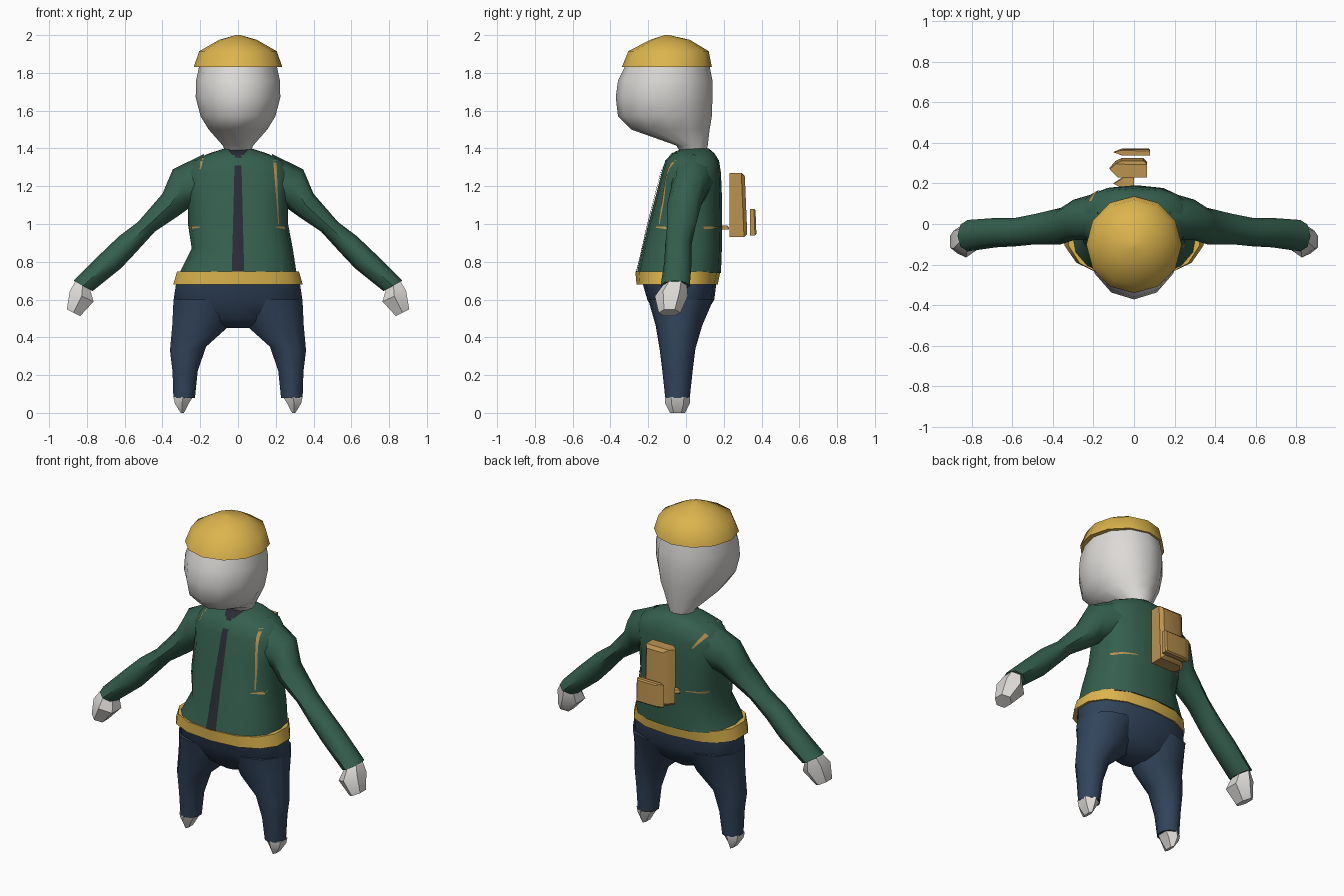
import bpy, bmesh, math
from mathutils import Vector
from mathutils.bvhtree import BVHTree

cube = bpy.data.objects.get("Cube")
if cube:
    bpy.data.objects.remove(cube, do_unlink=True)


def material(name, r, g, b):
    m = bpy.data.materials.new(name)
    m.use_nodes = True
    m.diffuse_color = (r, g, b, 1)
    m.node_tree.nodes["Principled BSDF"].inputs["Base Color"].default_value = (r, g, b, 1)
    return m


WHITE = material("pale_skin", 0.72, 0.70, 0.68)
GREEN = material("green_jacket", 0.035, 0.115, 0.077)
NAVY = material("navy_trousers", 0.032, 0.058, 0.105)
YELLOW = material("mustard_yellow", 0.72, 0.46, 0.075)
TAN = material("tan_leather", 0.50, 0.29, 0.08)
DARK = material("charcoal", 0.022, 0.026, 0.034)


def finish(name, bm, mat, angle=50):
    bmesh.ops.recalc_face_normals(bm, faces=bm.faces)
    me = bpy.data.meshes.new(name)
    bm.to_mesh(me)
    bm.free()
    me.materials.append(mat)
    ob = bpy.data.objects.new(name, me)
    bpy.context.collection.objects.link(ob)
    bpy.ops.object.select_all(action="DESELECT")
    ob.select_set(True)
    bpy.context.view_layer.objects.active = ob
    bpy.ops.object.shade_smooth_by_angle(angle=math.radians(angle))
    return ob


def power(v, p):
    return math.copysign(abs(v) ** p, v)


def loft(name, sections, mat, sides=12, box=1.0, side=1, caps=True, angle=50):
    """Each section runs from (ax, az) to (bx, bz) and spans y0 to y1."""
    bm = bmesh.new()
    rings = []
    for ax, az, bx, bz, y0, y1 in sections:
        ring = []
        for i in range(sides):
            t = 2 * math.pi * i / sides - math.pi / 2
            c, s = power(math.cos(t), box), power(math.sin(t), box)
            x = (ax + bx) / 2 + (bx - ax) / 2 * c
            z = (az + bz) / 2 + (bz - az) / 2 * c
            ring.append(bm.verts.new((side * x, (y0 + y1) / 2 + (y1 - y0) / 2 * s, z)))
        rings.append(ring)
    for lo, hi in zip(rings, rings[1:]):
        for i in range(sides):
            j = (i + 1) % sides
            bm.faces.new((lo[i], lo[j], hi[j], hi[i]))
    if caps:
        bm.faces.new(rings[0])
        bm.faces.new(rings[-1])
    return finish(name, bm, mat, angle)


def level(z, w, y0, y1, left=None):
    """Horizontal section of half width w."""
    return (-(left or w), z, w, z, y0, y1)


# Head and cap
loft("head", [level(1.36, .06, -.02, .10), level(1.415, .08, -.05, .115),
              level(1.50, .155, -.29, .125), level(1.57, .198, -.36, .137),
              level(1.67, .224, -.372, .14), level(1.76, .222, -.36, .14),
              level(1.86, .20, -.31, .12)], WHITE, sides=12)
loft("cap", [level(1.83, .235, -.34, .137), level(1.915, .205, -.305, .12),
             level(1.975, .10, -.19, .02), level(2.0, .012, -.115, -.09)],
     YELLOW, sides=12, angle=60)

# Jacket body
body = [loft("jacket", [
    level(.74, .31, -.26, .185), level(.87, .29, -.23, .19, .245),
    level(1.0, .265, -.20, .19), level(1.15, .265, -.16, .19),
    level(1.27, .28, -.13, .185), level(1.335, .24, -.11, .175),
    level(1.375, .15, -.07, .15), level(1.40, .07, -.01, .12)],
    GREEN, sides=16, box=.8)]

# Limbs on both sides
for side, label in ((1, "left"), (-1, "right")):
    body.append(loft(label + "_sleeve", [
        (.14, 1.10, .18, 1.37, -.08, .16), (.25, 1.09, .345, 1.29, -.08, .12),
        (.32, 1.04, .40, 1.16, -.10, .08), (.44, .96, .53, 1.01, -.10, .05),
        (.54, .85, .63, .935, -.11, .03), (.62, .765, .74, .83, -.115, .03),
        (.77, .645, .87, .70, -.135, .02)], GREEN, sides=8, side=side))
    loft(label + "_hand", [
        (.78, .66, .865, .70, -.12, .005), (.755, .585, .90, .65, -.165, .01),
        (.83, .51, .912, .55, -.145, -.03)], WHITE, sides=6, side=side, angle=40)
    loft(label + "_trouser_leg", [
        (0, .60, .35, .60, -.20, .145), (.05, .45, .355, .47, -.16, .085),
        (.165, .35, .365, .33, -.14, .05), (.21, .22, .35, .22, -.125, .035),
        (.225, .08, .345, .08, -.11, .02)], NAVY, sides=10, side=side)
    loft(label + "_foot", [
        (.23, .085, .35, .085, -.112, .022), (.255, .05, .34, .05, -.11, .02),
        (.285, 0, .305, 0, -.085, -.005)], WHITE, sides=6, side=side, angle=30)

# Seat of the trousers and belt
loft("trouser_seat", [level(.72, .33, -.24, .165), level(.60, .348, -.205, .15),
                      level(.50, .26, -.15, .09), level(.45, .07, -.10, .04)],
     NAVY, sides=14, box=.85)
loft("belt", [level(.68, .35, -.262, .168), level(.748, .33, -.268, .182)],
     YELLOW, sides=14, box=.85)

# Thin plates laid on the jacket
skins = []
for ob in body:
    me = ob.data
    skins.append(BVHTree.FromPolygons([v.co for v in me.vertices],
                                      [p.vertices[:] for p in me.polygons]))


def surface(x, z, face):
    """Outermost jacket point seen from the front (-1) or the back (1)."""
    hits = [s.ray_cast(Vector((x, face * 2, z)), Vector((0, -face, 0)))[0] for s in skins]
    ys = [h.y for h in hits if h]
    y = (max(ys) if face > 0 else min(ys)) if ys else 0
    return Vector((x, y + face * .006, z))


def plate(name, start, end, widths, mat, face, steps=8):
    a, b = Vector(start), Vector(end)
    across = Vector((-(b - a).y, (b - a).x)).normalized()
    bm = bmesh.new()
    rows = []
    for i in range(steps + 1):
        t = i / steps
        mid = a.lerp(b, t)
        w = widths[0] * (1 - t) + widths[1] * t
        rows.append([bm.verts.new(surface(*(mid + across * w * k), face)) for k in (-1, 0, 1)])
    for p, q in zip(rows, rows[1:]):
        for k in (0, 1):
            bm.faces.new((p[k], p[k + 1], q[k + 1], q[k]))
    finish(name, bm, mat)


plate("tie", (0, .742), (0, 1.365), (.033, .017), DARK, -1)
plate("collar_opening", (0, 1.365), (0, 1.395), (.03, .055), DARK, -1, 3)
plate("left_front_strap", (.215, 1.0), (.195, 1.34), (.002, .009), TAN, -1)
plate("right_front_strap", (-.20, 1.29), (-.19, 1.35), (.003, .008), TAN, -1, 3)
plate("right_shoulder_strap", (-.16, 1.25), (-.22, 1.33), (.004, .012), TAN, 1, 4)
for side, label in ((1, "left"), (-1, "right")):
    plate(label + "_side_strap_front", (side * .20, .985), (side * .255, .98), (.003, .008), TAN, -1, 4)
    plate(label + "_side_strap_back", (side * .12, .985), (side * .25, .98), (.002, .008), TAN, 1, 5)


# Backpack pieces: one pointed end, narrowed at the top
def pack(name, x0, x1, y0, y1, z0, z1, bevel):
    tip, mid = x0 + .04, (y0 + y1) / 2
    outline = [(x1, y0), (tip, y0), (x0, mid), (tip, y1), (x1, y1)]
    bm = bmesh.new()
    base = bm.faces.new([bm.verts.new((x, y, z0)) for x, y in outline])
    top = bmesh.ops.extrude_face_region(bm, geom=[base])["geom"]
    for v in top:
        if isinstance(v, bmesh.types.BMVert):
            v.co.z = z1
            v.co.y -= (v.co.y - y0) * .15
    bm.faces.ensure_lookup_table()
    edges = [e for e in bm.edges if all(v.co.y > mid for v in e.verts)]
    bmesh.ops.bevel(bm, geom=edges, offset=bevel, segments=1, affect="EDGES")
    finish(name, bm, TAN, 35)


pack("backpack", -.12, .065, .23, .325, .93, 1.27, .018)
pack("backpack_pocket", -.10, .08, .338, .373, .94, 1.08, .008)
pack("backpack_strap_stub", -.10, .0, .175, .23, .972, .992, .003)
